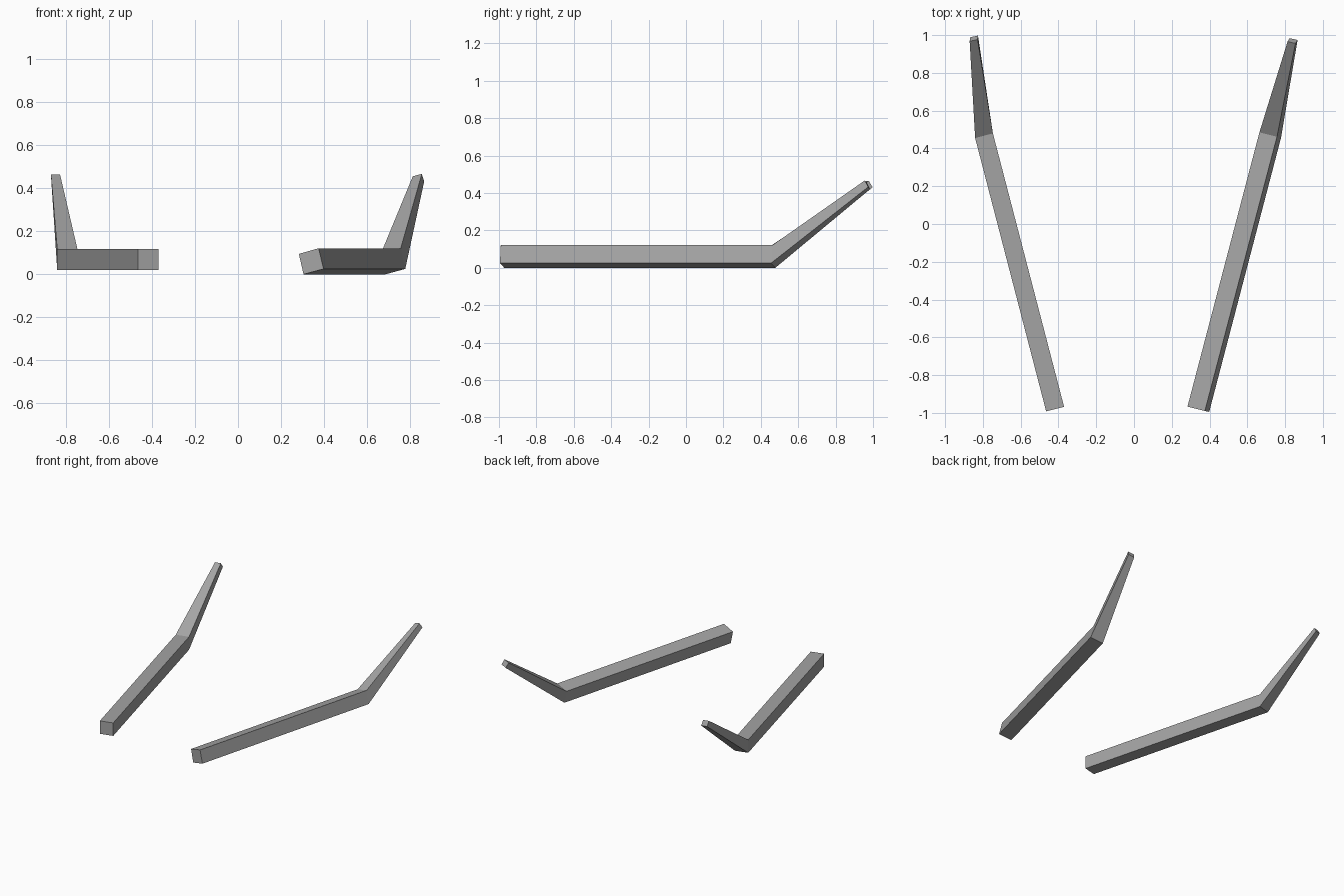
import bpy
import bmesh

grey = bpy.data.materials.new("mid grey")
grey.diffuse_color = (0.37, 0.37, 0.37, 1.0)


def bar(name, sections):
    """Loft a closed square bar through four-cornered sections."""
    bm = bmesh.new()
    rings = [[bm.verts.new(c) for c in s] for s in sections]
    for a, b in zip(rings, rings[1:]):
        for i in range(4):
            j = (i + 1) % 4
            bm.faces.new((a[i], a[j], b[j], b[i]))
    bm.faces.new(rings[0])
    bm.faces.new(rings[-1])
    bmesh.ops.recalc_face_normals(bm, faces=bm.faces)
    mesh = bpy.data.meshes.new(name)
    bm.to_mesh(mesh)
    bm.free()
    mesh.materials.append(grey)
    obj = bpy.data.objects.new(name, mesh)
    bpy.context.collection.objects.link(obj)
    return obj


# Corner order: inner top, outer top, outer bottom, inner bottom
# Sections: front end, bend, raised tapering tip

# Level bar on the left
bar("left_bent_bar", [
    [(-0.37, -0.968, 0.118), (-0.465, -0.992, 0.118),
     (-0.465, -0.992, 0.02), (-0.37, -0.968, 0.02)],
    [(-0.747, 0.48, 0.118), (-0.841, 0.455, 0.118),
     (-0.841, 0.455, 0.02), (-0.747, 0.48, 0.02)],
    [(-0.828, 0.977, 0.465), (-0.87, 0.967, 0.465),
     (-0.868, 0.988, 0.43), (-0.826, 0.998, 0.43)],
])

# Bar on the right, rolled slightly about its length
bar("right_bent_bar", [
    [(0.283, -0.967, 0.095), (0.375, -0.99, 0.121),
     (0.398, -0.995, 0.025), (0.305, -0.972, 0.0)],
    [(0.664, 0.485, 0.095), (0.757, 0.462, 0.121),
     (0.778, 0.455, 0.025), (0.686, 0.478, 0.0)],
    [(0.813, 0.966, 0.456), (0.855, 0.956, 0.467),
     (0.866, 0.974, 0.432), (0.824, 0.984, 0.42)],
])
